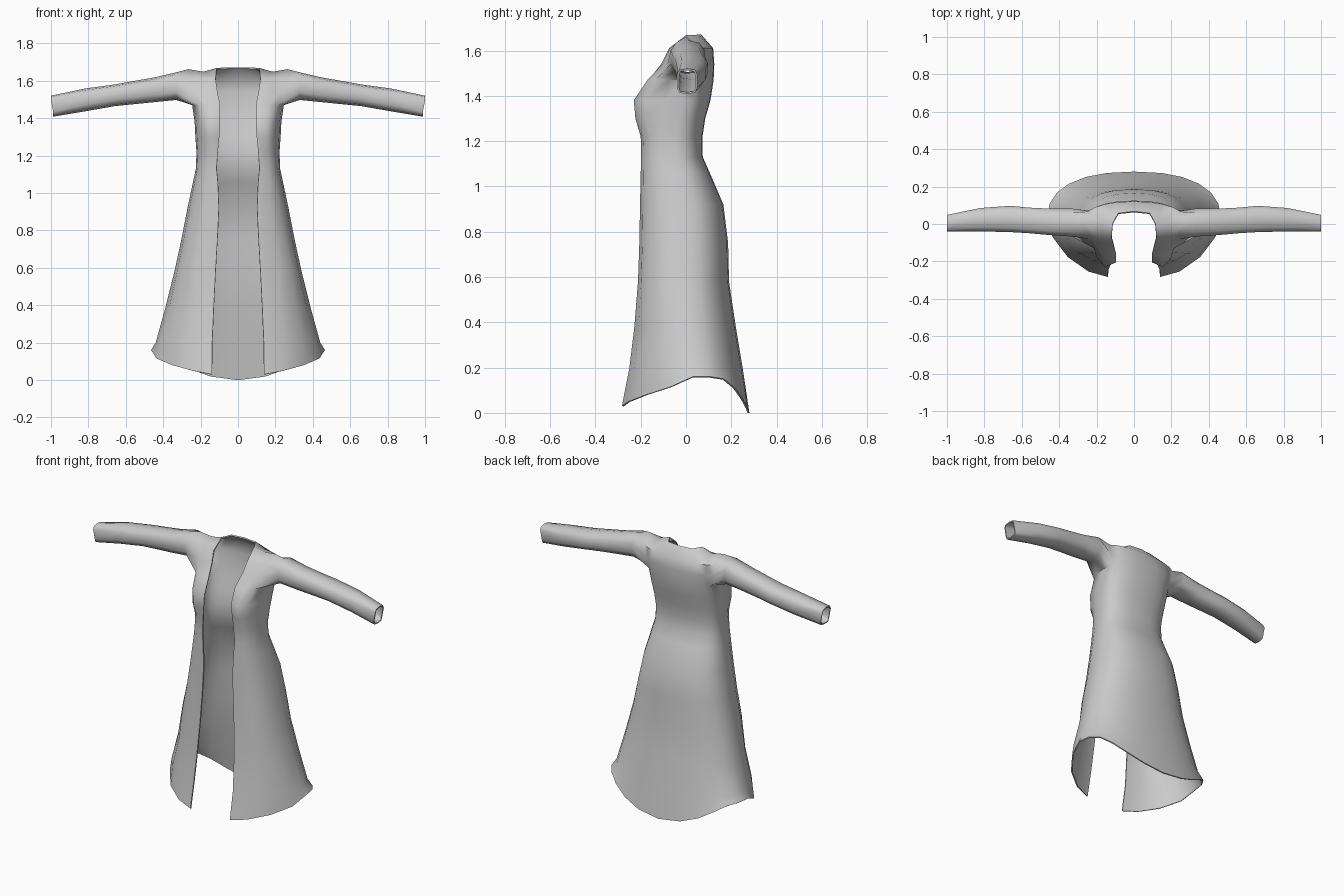
import bpy, bmesh, math

if "Cube" in bpy.data.objects:
    bpy.data.objects.remove(bpy.data.objects["Cube"])

# Cross-sections of the body, hem to shoulder:
# z, front edge x, front edge y, side x, side y, back y
ROWS = [
    (0.00, .140, -.283, .465, .03, .280),
    (0.20, .138, -.250, .440, .02, .250),
    (0.38, .130, -.228, .390, .01, .220),
    (0.58, .120, -.212, .340, .00, .190),
    (0.75, .110, -.206, .303, .00, .186),
    (0.92, .102, -.203, .270, -.01, .165),
    (1.06, .108, -.200, .240, -.03, .105),
    (1.13, .115, -.198, .225, -.04, .074),
    (1.22, .108, -.200, .222, -.04, .073),
    (1.30, .100, -.205, .228, -.03, .085),
    (1.38, .095, -.205, .232, -.01, .108),
    (1.47, .095, -.165, .245, .00, .122),
    (1.54, .110, -.110, .268, .00, .125),
    (1.61, .120, -.075, .280, .00, .120),
]
HEM_Z = [.03, .05, .08, .115, .16, .16, .15, .11, .06, .02, 0]
BUST = {9: .030, 10: .038, 11: .016}      # extra forward bulge by row
ARM_ROW = 11                              # the armhole starts at this row
RIDGE = [(.115, .0, 1.668), (.185, .01, 1.648), (.265, .0, 1.662)]
COLLAR = [(.085, .058, 1.67), (0, .068, 1.67)]

# Sleeve sections: x, bottom z, top z, front y, back y
SLEEVE = [
    (.33, 1.497, 1.645, -.070, .085),
    (.45, 1.485, 1.617, -.062, .085),
    (.56, 1.474, 1.598, -.052, .090),
    (.66, 1.464, 1.580, -.046, .100),
    (.82, 1.436, 1.558, -.042, .088),
    (1.0, 1.408, 1.520, -.040, .050),
]


def power(v, e):
    return math.copysign(abs(v) ** e, v)


def body_point(r, c):
    z, fx, fy, sx, sy, by = ROWS[r]
    if c <= 4:
        t = c / 4 * math.pi / 2
        e = 1.2 if r == 0 else 1.05 if r < 3 else .85
        x = fx + (sx - fx) * abs(math.sin(t)) ** e
        y = sy + (fy - sy) * abs(math.cos(t)) ** e
        if c in (1, 2):
            y -= BUST.get(r, 0) * (1 if c == 1 else .7)
    else:
        t = (c - 4) / 6 * math.pi / 2
        x = sx * abs(math.cos(t)) ** .85
        y = sy + (by - sy) * abs(math.sin(t)) ** .85
    if c == 10:
        x = 0
    return x, y, HEM_Z[c] if r == 0 else z


bm = bmesh.new()
grid = []
for r in range(len(ROWS)):
    grid.append([None if r > ARM_ROW and c in (3, 4, 5) else bm.verts.new(body_point(r, c))
                 for c in range(11)])

# Shoulder ridge shared by front and back, then the back collar
ridge = [bm.verts.new(p) for p in RIDGE]
collar = [bm.verts.new(p) for p in COLLAR]
grid.append(ridge + [None] * 3 + ridge[::-1] + collar)

for lo, hi in zip(grid, grid[1:]):
    for c in range(10):
        quad = (lo[c], lo[c + 1], hi[c + 1], hi[c])
        if None not in quad:
            bm.faces.new(quad)

# Sleeve grown out of the armhole: top, down the front, underarm, up the back
a = ARM_ROW
ring = [ridge[2], grid[a + 2][2], grid[a + 1][2]] + grid[a][2:7] + [grid[a + 1][6], grid[a + 2][6]]
for x, z0, z1, y0, y1 in SLEEVE:
    new = []
    e = .5 if x == 1 else .75
    for k in range(10):
        t = k / 10 * math.tau
        new.append(bm.verts.new((x - (.012 if x == 1 and math.cos(t) < 0 else 0),
                                 (y0 + y1) / 2 - (y1 - y0) / 2 * power(math.sin(t), e),
                                 (z0 + z1) / 2 + (z1 - z0) / 2 * power(math.cos(t), e))))
    for k in range(10):
        j = (k + 1) % 10
        bm.faces.new((ring[k], ring[j], new[j], new[k]))
    ring = new

mesh = bpy.data.meshes.new("coat")
bm.to_mesh(mesh)
bm.free()
coat = bpy.data.objects.new("coat", mesh)
bpy.context.collection.objects.link(coat)

cloth = bpy.data.materials.new("grey cloth")
cloth.diffuse_color = (.6, .6, .6, 1)
cloth.use_nodes = True
cloth.node_tree.nodes["Principled BSDF"].inputs["Base Color"].default_value = cloth.diffuse_color
mesh.materials.append(cloth)

# Mirror the half, then give the cloth a little thickness
mirror = coat.modifiers.new("mirror", 'MIRROR')
mirror.use_clip = True
mirror.merge_threshold = .001
shell = coat.modifiers.new("thickness", 'SOLIDIFY')
shell.thickness = .008
shell.offset = -1

bpy.context.view_layer.objects.active = coat
coat.select_set(True)
for m in ("mirror", "thickness"):
    bpy.ops.object.modifier_apply(modifier=m)
bpy.ops.object.shade_smooth_by_angle(angle=math.radians(60))
